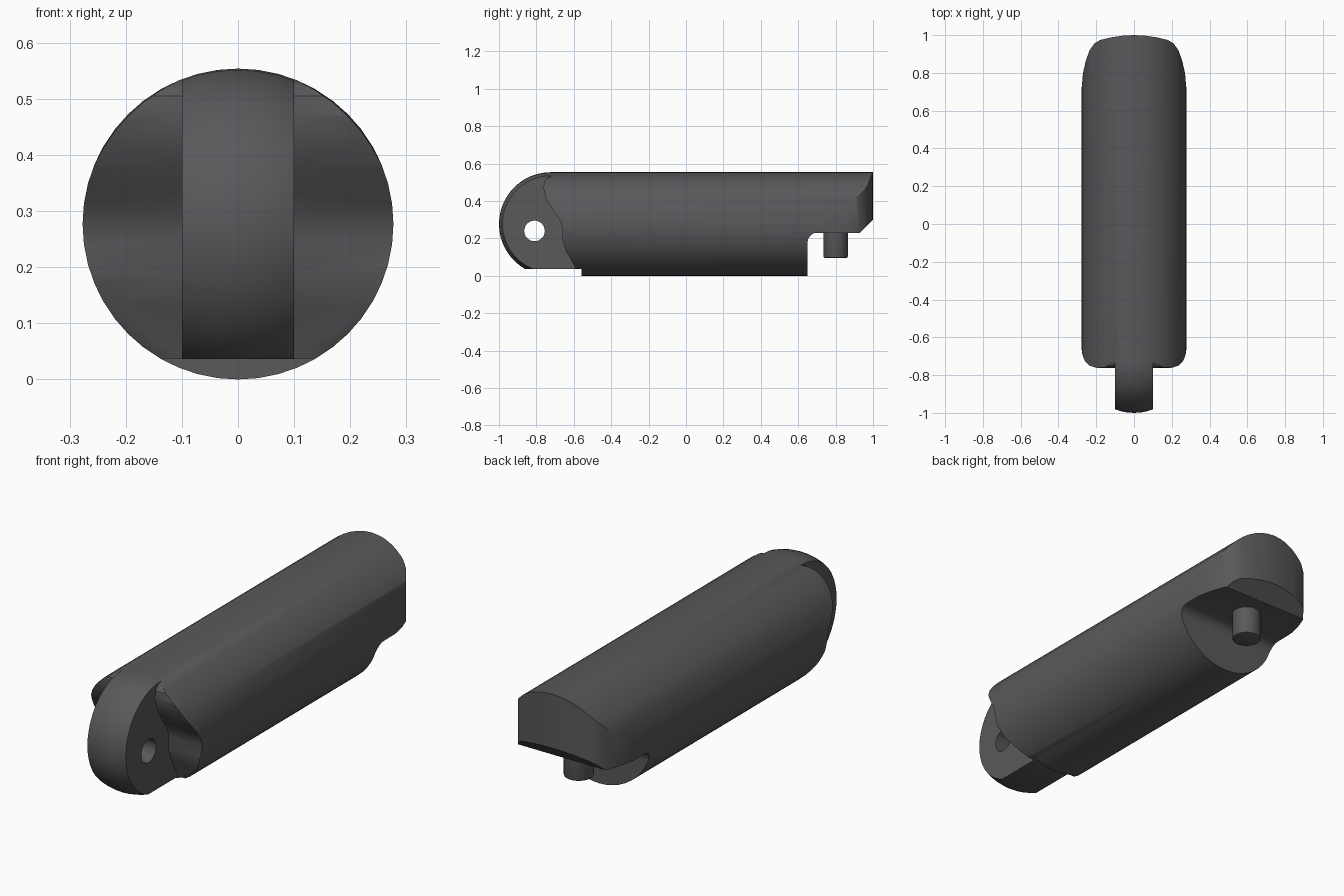
import bpy, bmesh, math
from mathutils import Vector, Matrix

if "Cube" in bpy.data.objects:
    bpy.data.objects.remove(bpy.data.objects["Cube"])

R = 0.277            # body radius, also the height of its axis
charcoal = bpy.data.materials.new("charcoal grey")
charcoal.diffuse_color = (0.1, 0.1, 0.105, 1)
charcoal.use_nodes = True
charcoal.node_tree.nodes["Principled BSDF"].inputs["Base Color"].default_value = charcoal.diffuse_color


def make(name, bm):
    bmesh.ops.recalc_face_normals(bm, faces=bm.faces)
    me = bpy.data.meshes.new(name)
    bm.to_mesh(me)
    bm.free()
    ob = bpy.data.objects.new(name, me)
    bpy.context.collection.objects.link(ob)
    return ob


def prism(name, points, depth):
    """Extrude a closed outline of 3D points along depth."""
    bm = bmesh.new()
    face = bm.faces.new([bm.verts.new(p) for p in points])
    ext = bmesh.ops.extrude_face_region(bm, geom=[face])["geom"]
    verts = [g for g in ext if isinstance(g, bmesh.types.BMVert)]
    bmesh.ops.translate(bm, verts=verts, vec=Vector(depth))
    return make(name, bm)


def side_prism(name, yz, x0, x1):
    return prism(name, [(x0, y, z) for y, z in yz], (x1 - x0, 0, 0))


def cylinder(name, radius, depth, matrix, bevel=0):
    bm = bmesh.new()
    bmesh.ops.create_cone(bm, cap_ends=True, segments=32, radius1=radius,
                          radius2=radius, depth=depth, matrix=matrix)
    if bevel:
        low = min(v.co.z for v in bm.verts)
        rim = [e for e in bm.edges if all(v.co.z < low + 1e-4 for v in e.verts)]
        bmesh.ops.bevel(bm, geom=rim, offset=bevel, segments=2,
                        affect='EDGES', profile=0.5)
    return make(name, bm)


def cut(ob, cutter, operation='DIFFERENCE'):
    mod = ob.modifiers.new("cut", 'BOOLEAN')
    mod.operation, mod.object, mod.solver = operation, cutter, 'EXACT'
    bpy.context.view_layer.objects.active = ob
    bpy.ops.object.modifier_apply(modifier=mod.name)
    bpy.data.objects.remove(cutter, do_unlink=True)


def finish(ob, angle):
    ob.data.materials.clear()
    ob.data.materials.append(charcoal)
    bpy.ops.object.select_all(action='DESELECT')
    ob.select_set(True)
    bpy.context.view_layer.objects.active = ob
    bpy.ops.object.shade_smooth_by_angle(angle=math.radians(angle))


# Handle body: a round bar with a domed front, spun about the y axis
bm = bmesh.new()
profile = [(0, -R * math.sin(a) - 1 + R, R - R * math.cos(a))
           for a in [math.pi / 2 * (1 - i / 12) for i in range(13)]]
profile = [(0, y, 2 * R - z) for _, y, z in profile]
profile = [(0, -1 + R - R * math.cos(a), R + R * math.sin(a))
           for a in [math.pi / 2 * i / 12 for i in range(13)]]
profile += [(0, 1.1, 2 * R), (0, 1.1, R)]
verts = [bm.verts.new(p) for p in profile]
edges = [bm.edges.new(pair) for pair in zip(verts, verts[1:])]
bmesh.ops.spin(bm, geom=verts + edges, cent=(0, 0, R), axis=(0, 1, 0),
               angle=2 * math.pi, steps=48)
bmesh.ops.remove_doubles(bm, verts=bm.verts, dist=1e-4)
body = make("handle_body", bm)

# Rounded back end, seen in plan
half = [(0.4, -1.2), (0.4, 0.72), (0.277, 0.72), (0.27, 0.80), (0.255, 0.865),
        (0.235, 0.92), (0.21, 0.955), (0.18, 0.974), (0.12, 0.988), (0.06, 0.997)]
plan = half + [(0, 1.0)] + [(-x, y) for x, y in reversed(half)]
cut(body, prism("plan", [(x, y, -0.2) for x, y in plan], (0, 0, 1)), 'INTERSECT')

# Scooped shoulders either side of the front tongue
shoulder = [(-1.2, 0.7), (-0.70, 0.7), (-0.70, 0.54), (-0.74, 0.525),
            (-0.758, 0.505), (-0.762, 0.47), (-0.75, 0.42), (-0.73, 0.38),
            (-0.70, 0.335), (-0.67, 0.29), (-0.66, 0.25), (-0.66, 0.19),
            (-0.64, 0.13), (-0.59, 0.04), (-0.565, -0.1), (-1.2, -0.1)]
for s in (1, -1):
    cut(body, side_prism("shoulder", shoulder, 0.1 * s, 0.5 * s))

# Flat under the tongue
cut(body, side_prism("flat", [(-1.2, -0.1), (-0.56, -0.1), (-0.56, 0.036),
                              (-1.2, 0.036)], -0.5, 0.5))

# Stepped recess under the back end, with a filleted corner and chamfered tip
fillet = [(0.70 - 0.05 * math.cos(a), 0.18 + 0.05 * math.sin(a))
          for a in [math.pi / 2 * i / 5 for i in range(6)]]
cut(body, side_prism("recess", [(0.65, -0.1)] + fillet +
                     [(0.93, 0.23), (1.05, 0.35), (1.05, -0.1)], -0.5, 0.5))

# Cross hole through the tongue
cut(body, cylinder("hole", 0.055, 0.6, Matrix.Translation((0, -0.81, 0.24))
                   @ Matrix.Rotation(math.pi / 2, 4, 'Y')))
finish(body, 35)

# Locating pin under the back end
pin = cylinder("locating_pin", 0.065, 0.165,
               Matrix.Translation((0, 0.8, 0.1775)), bevel=0.008)
finish(pin, 40)
